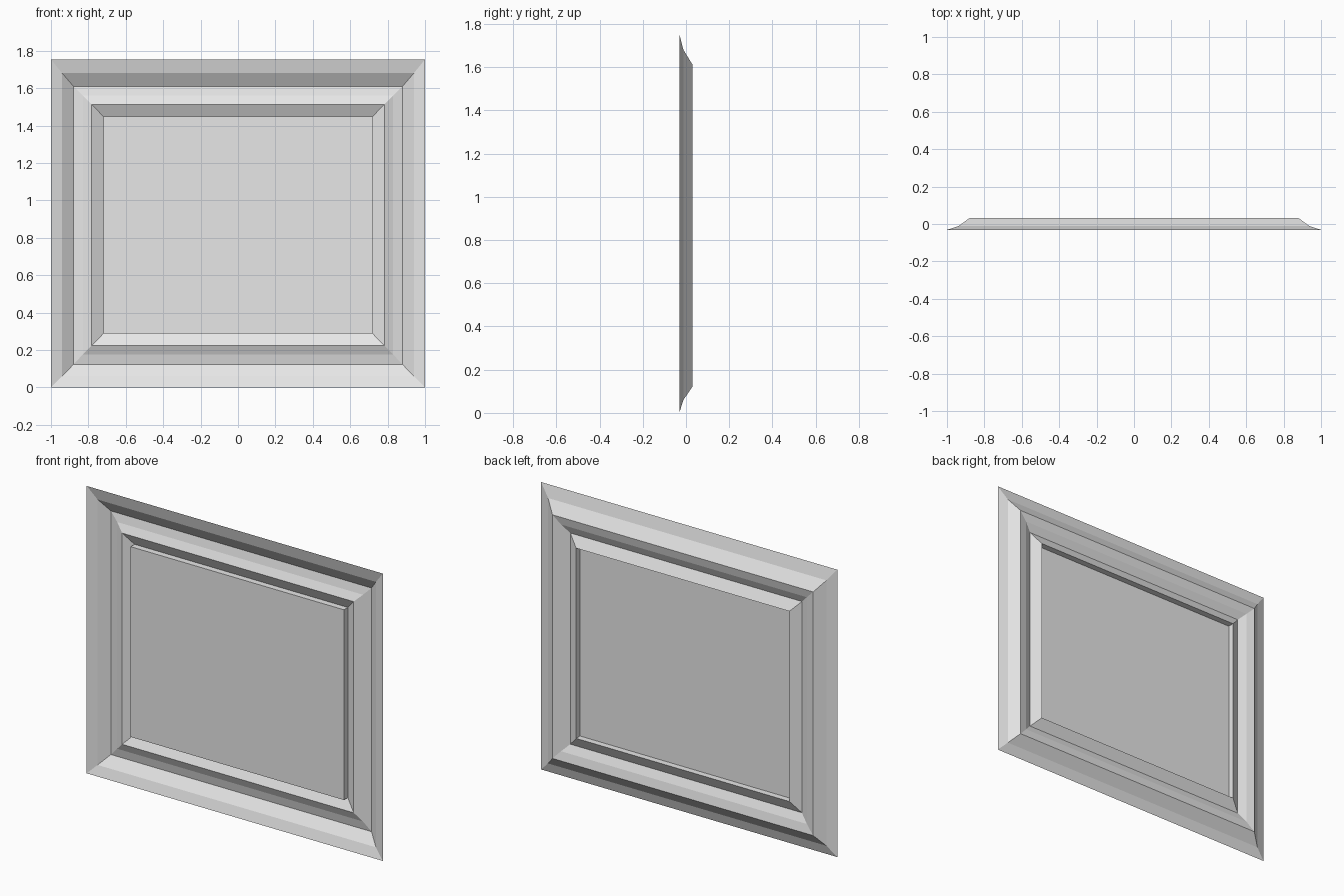
import bpy
import bmesh

cube = bpy.data.objects.get("Cube")
if cube:
    bpy.data.objects.remove(cube, do_unlink=True)

grey = bpy.data.materials.new("light_grey")
grey.use_nodes = True
colour = (0.8, 0.8, 0.8, 1)
grey.diffuse_color = colour
grey.node_tree.nodes["Principled BSDF"].inputs["Base Color"].default_value = colour

# Each station: half width, bottom z, top z, depth y
OUTER_EDGE = (1.0, 0.0, 1.754, -0.031)
OUTER_COVE = (0.94, 0.06, 1.68, -0.012)
RIDGE = (0.88, 0.123, 1.61, 0.031)
INNER_COVE = (0.83, 0.176, 1.56, 0.02)
REBATE = (0.782, 0.224, 1.513, -0.001)
LIP = (0.72, 0.288, 1.449, 0.031)
PANEL = (0.72, 0.288, 1.449, -0.007)


def mitred_sheet(name, stations, capped=False):
    """Open sheet of rectangular rings joined by mitred bands."""
    bm = bmesh.new()
    rings = []
    for half, low, high, y in stations:
        corners = ((-half, low), (-half, high), (half, high), (half, low))
        rings.append([bm.verts.new((x, y, z)) for x, z in corners])
    for a, b in zip(rings, rings[1:]):
        for i in range(4):
            j = (i + 1) % 4
            bm.faces.new((a[i], a[j], b[j], b[i]))
    if capped:
        bm.faces.new(rings[-1])
    mesh = bpy.data.meshes.new(name)
    bm.to_mesh(mesh)
    bm.free()
    mesh.materials.append(grey)
    obj = bpy.data.objects.new(name, mesh)
    bpy.context.collection.objects.link(obj)
    return obj


# Outer moulding, inner lip with its step, and the flat centre
mitred_sheet("frame_moulding", (OUTER_EDGE, OUTER_COVE, RIDGE, INNER_COVE, REBATE))
mitred_sheet("inner_lip", (REBATE, LIP, PANEL))
mitred_sheet("centre_panel", (PANEL,), capped=True)
